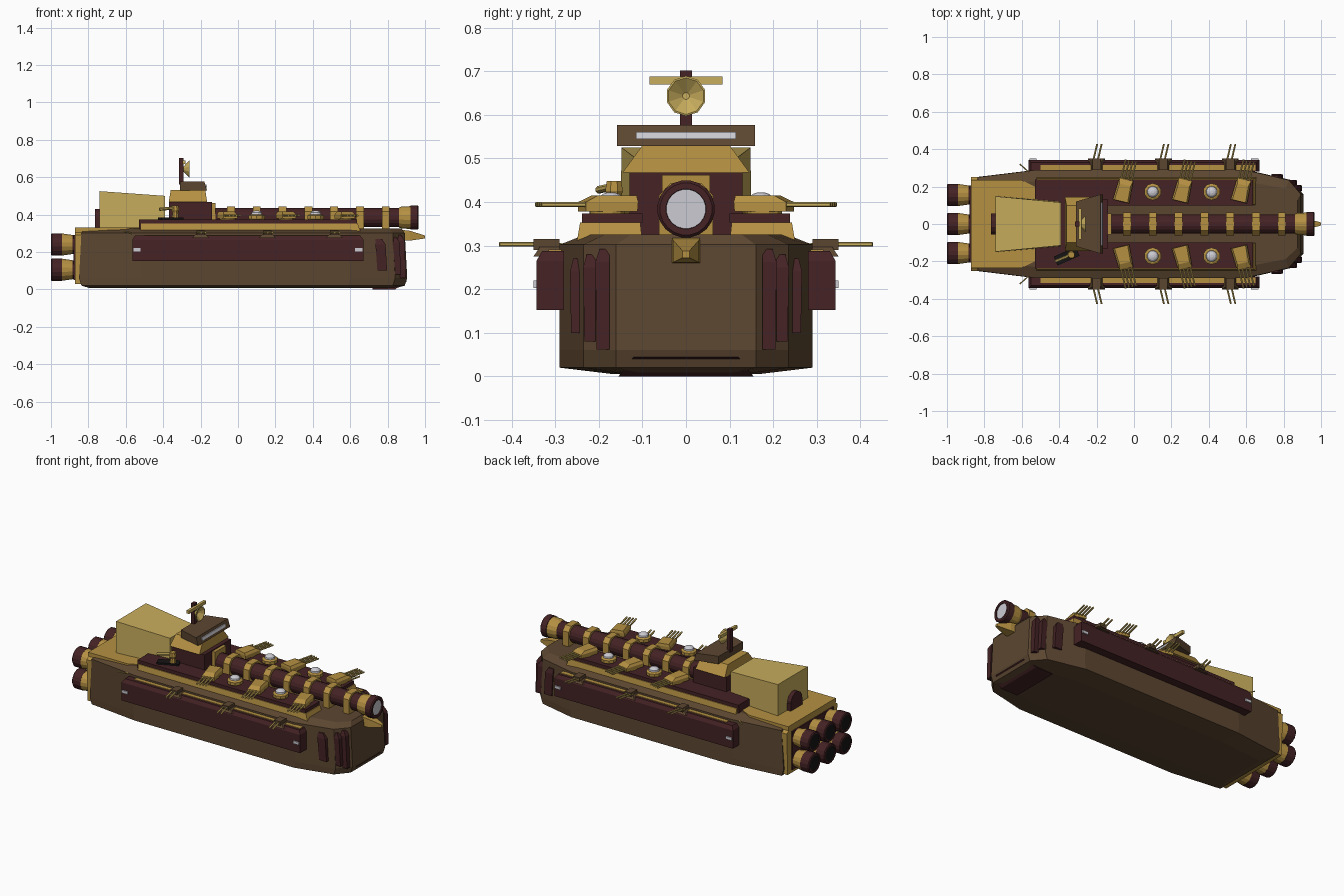
import bpy, bmesh, math
from mathutils import Vector

if "Cube" in bpy.data.objects:
    bpy.data.objects.remove(bpy.data.objects["Cube"])

def material(name, rgb):
    m = bpy.data.materials.new(name)
    m.diffuse_color = (*rgb, 1)
    m.use_nodes = True
    m.node_tree.nodes["Principled BSDF"].inputs["Base Color"].default_value = m.diffuse_color
    return m

BROWN = material("hull brown", (.107, .062, .030))
RED = material("dark red", (.058, .016, .018))
GOLD = material("gold", (.46, .28, .055))
PALE = material("pale gold", (.58, .42, .11))
LIGHT = material("light grey", (.60, .60, .65))
BLACK = material("black", (.008, .007, .007))

def loft(name, mat, rings):
    """Skin rings of equal point count and cap both ends."""
    bm = bmesh.new()
    vs = [[bm.verts.new(p) for p in r] for r in rings]
    n = len(rings[0])
    for a, b in zip(vs, vs[1:]):
        for i in range(n):
            bm.faces.new((a[i], a[(i + 1) % n], b[(i + 1) % n], b[i]))
    bm.faces.new(vs[0])
    bm.faces.new(vs[-1])
    bmesh.ops.recalc_face_normals(bm, faces=bm.faces)
    me = bpy.data.meshes.new(name)
    bm.to_mesh(me)
    bm.free()
    me.materials.append(mat)
    ob = bpy.data.objects.new(name, me)
    bpy.context.collection.objects.link(ob)
    return ob

def rect(x, y, z):
    return [(x[0], y[0], z), (x[1], y[0], z), (x[1], y[1], z), (x[0], y[1], z)]

def box(name, mat, x, y, z, top=None):
    tx, ty = top or (x, y)
    return loft(name, mat, [rect(x, y, z[0]), rect(tx, ty, z[1])])

def lathe(name, mat, start, direction, profile, n=16):
    """Turn (distance, radius) pairs around an axis."""
    d = Vector(direction).normalized()
    q = d.to_track_quat('Z', 'Y')
    turn = math.pi / n
    return loft(name, mat, [[Vector(start) + q @ Vector((
        r * math.cos(2 * math.pi * i / n + turn), r * math.sin(2 * math.pi * i / n + turn), t))
        for i in range(n)] for t, r in profile])

def rod(name, mat, a, b, r, n=6):
    d = Vector(b) - Vector(a)
    return lathe(name, mat, a, d, [(0, r), (d.length, r)], n)

def mirrored(half):
    return half + [(x, -y) for x, y in reversed(half)]

# Hull
plan = mirrored([(-.85, .25), (-.52, .29), (.6, .29), (.84, .235), (.905, .16)])
loft("hull", BROWN, [[(x * sx, y * sy, z) for x, y in plan] for z, sx, sy in
                     [(.006, .93, .6), (.02, .985, 1), (.06, 1, 1), (.302, .985, 1), (.325, .965, .8)]])
loft("bow_keel_plate", RED, [rect((.72, .84), (-.155, .155), 0), rect((.72, .905), (-.12, .12), .045)])
loft("bow_spike", GOLD, [[(x, s * w, zc + t * h) for s, t in ((-1, -1), (1, -1), (1, 1), (-1, 1))]
                         for x, w, zc, h in ((.86, .034, .29, .03), (.92, .03, .287, .026), (1, .008, .28, .008))])

# Stern cap and deck
loft("stern_cap", GOLD, [[(x, y, z) for y, z in ((-.24, .03), (.24, .03), (.25, .29), (.2, .325), (-.2, .325), (-.25, .29))]
                         for x in (-.872, -.835)])
box("stern_engine_plate", RED, (-.88, -.86), (-.205, .205), (.05, .29))
deck = mirrored([(-.872, .235), (-.6, .235), (-.53, .2)])
loft("stern_deck", GOLD, [[(x, y, z) for x, y in deck] for z in (.305, .33)])

# Engines
for y in (-.155, 0, .155):
    for z in (.105, .24):
        p = (-.87, y, z)
        back = (-1, 0, 0)
        lathe("engine_neck", RED, p, back, [(-.01, .05), (.04, .052)])
        lathe("engine_band", GOLD, p, back, [(.015, .052), (.07, .06)])
        lathe("engine_nozzle", RED, p, back, [(.07, .061), (.125, .061), (.13, .056), (.13, .047), (.1, .044)])
        lathe("engine_inside", BLACK, p, back, [(.095, .046), (.126, .047)])

# Rear superstructure
loft("rear_block", PALE, [
    [(-.74, -.15, .32), (-.39, -.12, .32), (-.39, .12, .32), (-.74, .15, .32)],
    [(-.74, -.148, .525), (-.39, -.115, .5), (-.39, .115, .5), (-.74, .148, .525)]])
lathe("rear_hatch", RED, (-.73, 0, .375), (-1, 0, 0), [(0, .057), (.035, .057)], 12)
box("rear_hatch_base", RED, (-.765, -.73), (-.057, .057), (.32, .375))

# Deck platforms
box("bridge_deck", RED, (-.53, -.14), (-.235, .235), (.32, .372))
for s in (1, -1):
    def ys(a, b):
        return (min(s * a, s * b), max(s * a, s * b))
    box("platform_trim", GOLD, (-.52, .655), ys(.1, .25), (.31, .353), ((-.52, .64), ys(.105, .243)))
    box("platform", RED, (-.53, .635), ys(.1, .238), (.353, .374))
    # Side armour with lamps
    box("side_armour", RED, (-.565, .67), ys(.28, .343), (.152, .265), ((-.565, .67), ys(.28, .343)))
    box("side_armour_top", RED, (-.565, .67), ys(.28, .343), (.265, .287), ((-.55, .655), ys(.28, .33)))
    box("side_trim", GOLD, (-.5, .65), ys(.285, .315), (.28, .291))
    for x in (-.54, .645):
        box("side_lamp", LIGHT, (x - .02, x + .02), ys(.34, .35), (.203, .22))
    # Side guns
    for x in (-.2, .157, .515):
        box("side_gun_mount", BROWN, (x - .045, x + .045), ys(.26, .35), (.275, .297),
            ((x - .025, x + .025), ys(.27, .335)))
        box("side_gun_house", BROWN, (x - .022, x + .022), ys(.29, .35), (.29, .315))
        for o in (-.012, .012):
            rod("side_gun_barrel", PALE, (x + o - .008, s * .33, .303), (x + o + .015, s * .428, .303), .0055)
    # Deck turrets, turned slightly to the bow
    for x in (-.055, .26, .575):
        f = Vector((.235, s * .97, 0))
        r = Vector((.97, -s * .235, 0))
        c = Vector((x, s * .18, 0))
        def ring(z, fr, bk, w):
            return [c + f * a + r * b + Vector((0, 0, z)) for a, b in ((bk, -w), (bk, w), (fr, w * .85), (fr, -w * .85))]
        lathe("turret_base", GOLD, (x, s * .18, .37), (0, 0, 1), [(0, .042), (.012, .042)], 12)
        loft("turret", GOLD, [ring(.378, .06, -.06, .045), ring(.4, .06, -.062, .045), ring(.415, .03, -.06, .036)])
        for k in range(4):
            o = (k - 1.5) * .019
            h = Vector((0, 0, .394))
            rod("turret_barrel", PALE, c + f * .05 + r * o + h, c + f * .163 + r * o + h, .0055)
    # Domed sensor posts
    for x in (.1, .415):
        lathe("dome_base", GOLD, (x, s * .172, .365), (0, 0, 1), [(0, .036), (.015, .046), (.03, .046), (.036, .036)], 10)
        lathe("dome", LIGHT, (x, s * .172, .4), (0, 0, 1), [(0, .031), (.01, .029), (.018, .02), (.022, .008)], 12)
    # Bow ribs
    for x, y, z0, z1, w in ((.775, .254, .1, .27, .012), (.85, .222, .08, .28, .014), (.876, .192, .062, .292, .016)):
        box("bow_rib", RED, (x - .03, x + .022), ys(y - w, y + w * .8), (z0, z1 - .03),
            ((x - .04, x + .014), ys(y - w, y + w)))
        box("bow_rib_tip", RED, (x - .04, x + .014), ys(y - w, y + w), (z1 - .03, z1),
            ((x - .04, x - .005), ys(y - w, y + w * .4)))
    # Small aerials
    rod("aerial", PALE, (-.565, s * .28, .3), (-.61, s * .32, .31), .004)

# Bridge
box("bridge_base", RED, (-.37, -.14), (-.13, .13), (.36, .468))
box("cannon_housing", GOLD, (-.15, -.12), (-.055, .055), (.36, .462))
box("bridge_tower", GOLD, (-.37, -.165), (-.145, .145), (.468, .53), ((-.36, -.175), (-.1, .1)))
loft("bridge_visor", BROWN, [
    [(-.31, -.12, .528), (-.165, -.158, .528), (-.165, .158, .528), (-.31, .12, .528)],
    [(-.31, -.12, .576), (-.18, -.158, .576), (-.18, .158, .576), (-.31, .12, .576)]])
box("bridge_window", LIGHT, (-.18, -.165), (-.115, .115), (.545, .561), ((-.18, -.17), (-.115, .115)))

# Mast, bar and dish
box("mast", RED, (-.315, -.292), (-.014, .014), (.56, .702))
box("mast_bar", PALE, (-.297, -.28), (-.084, .084), (.669, .688))
lathe("dish", PALE, (-.295, 0, .643), (1, 0, 0), [(0, .01), (.035, .046), (.036, .042), (.012, .008)], 10)

# Main cannon
cannon = (-.14, 0, .384)
ahead = (1, 0, 0)
lathe("cannon_barrel", RED, cannon, ahead, [(0, .052), (1.03, .052)])
for i in range(7):
    x = -.038 + i * .138
    loft("cannon_band", GOLD, [[(xx, y, z) for y, z in
         ((-.062, .32), (.062, .32), (.062, .415), (.036, .443), (-.036, .443), (-.062, .415))]
         for xx in (x - .021, x + .021)])
lathe("cannon_collar", GOLD, cannon, ahead, [(1.0, .054), (1.015, .06), (1.065, .062)])
lathe("cannon_muzzle", RED, cannon, ahead, [(1.063, .066), (1.1, .066), (1.106, .06), (1.106, .046), (1.09, .044)], 20)
lathe("cannon_lens", LIGHT, cannon, ahead, [(1.085, .046), (1.1, .046)], 20)

# Single deck gun beside the bridge
d = Vector((-.9, -.4, 0))
c = Vector((-.36, -.172, 0))
side = Vector((.4, -.9, 0))
loft("deck_gun_base", BLACK, [[c + d * a + side * b + Vector((0, 0, z)) for a, b in
     ((-.065, -.026), (.065, -.026), (.065, .026), (-.065, .026))] for z in (.365, .384)])
lathe("deck_gun_post", GOLD, (-.335, -.165, .38), (0, 0, 1), [(0, .02), (.03, .016), (.045, .022), (.068, .018)], 8)
rod("deck_gun_barrel", PALE, (-.325, -.16, .437), (-.42, -.2, .428), .009, 8)
